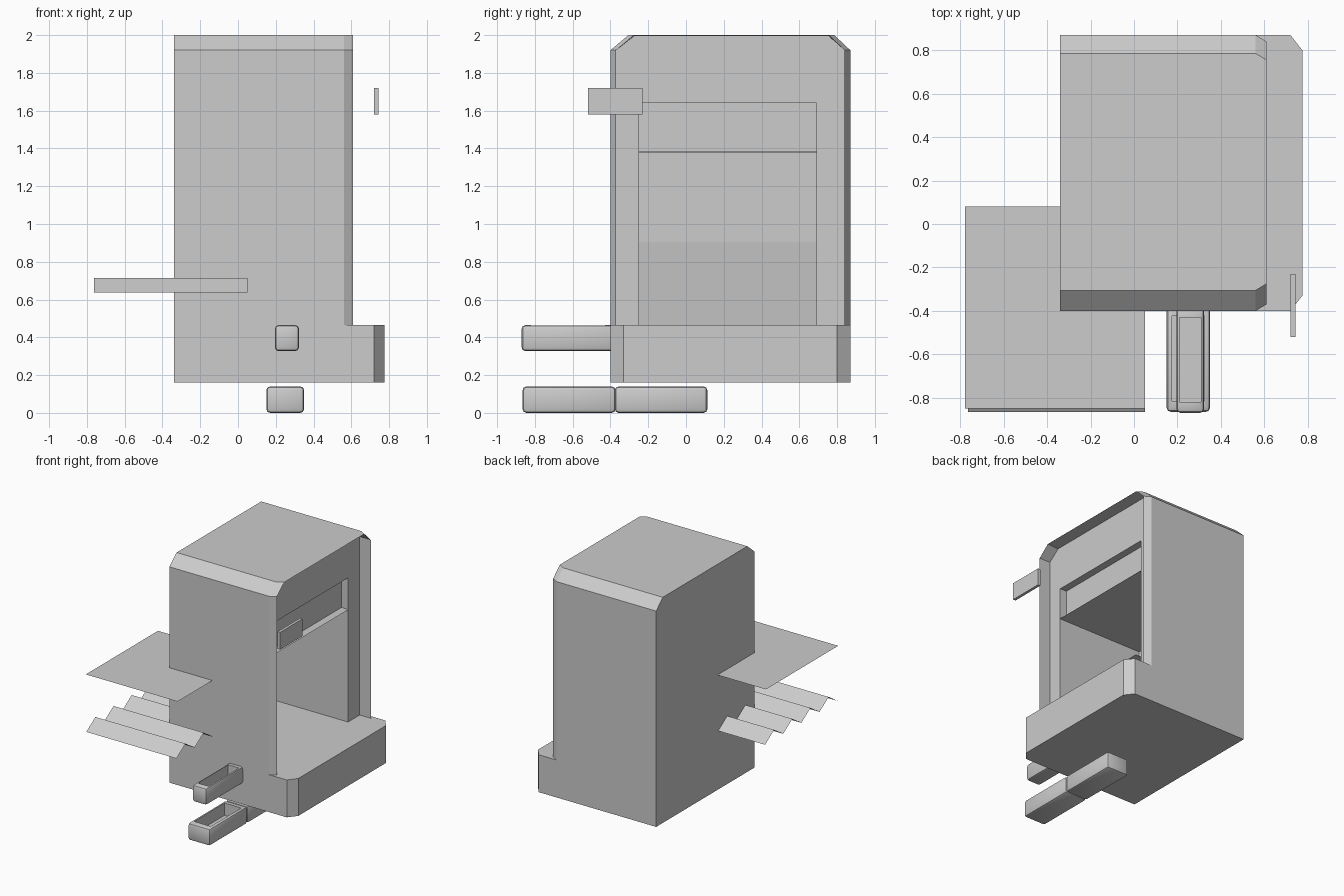
import bpy, bmesh

old = bpy.data.objects.get("Cube")
if old:
    bpy.data.objects.remove(old, do_unlink=True)

grey = bpy.data.materials.new("plain grey")
grey.use_nodes = True
COLOR = (0.604, 0.604, 0.604, 1)
grey.diffuse_color = COLOR
grey.node_tree.nodes["Principled BSDF"].inputs["Base Color"].default_value = COLOR


def finish(name, bm):
    mesh = bpy.data.meshes.new(name)
    bm.to_mesh(mesh)
    bm.free()
    mesh.materials.append(grey)
    obj = bpy.data.objects.new(name, mesh)
    bpy.context.collection.objects.link(obj)
    return obj


def skin(bm, rings):
    """Join equal-length point rings with quads and return the vertex rows."""
    rows = [[bm.verts.new(p) for p in ring] for ring in rings]
    n = len(rows[0])
    for a, b in zip(rows, rows[1:]):
        for i in range(n):
            j = (i + 1) % n
            bm.faces.new((a[i], a[j], b[j], b[i]))
    return rows


def prism(name, outline, z):
    """Solid with an (x, y) outline between two heights."""
    bm = bmesh.new()
    rows = skin(bm, [[(x, y, h) for x, y in outline] for h in z])
    bm.faces.new(rows[0][::-1])
    bm.faces.new(rows[1])
    return finish(name, bm)


def box(name, x, y, z):
    return prism(name, [(x[0], y[0]), (x[1], y[0]), (x[1], y[1]), (x[0], y[1])], z)


def sheet(name, x, path):
    """Thin sheet that follows a (y, z) path, facing up."""
    bm = bmesh.new()
    rows = [[bm.verts.new((px, y, z)) for px in x] for y, z in path]
    for a, b in zip(rows, rows[1:]):
        bm.faces.new((a[0], a[1], b[1], b[0]))
    return finish(name, bm)


# Base slab with two clipped corners
BASE_TOP = 0.465
prism("base", [(-0.34, -0.40), (0.72, -0.40), (0.775, -0.33),
               (0.775, 0.80), (0.72, 0.87), (-0.34, 0.87)], (0.16, BASE_TOP))


# Cabinet shell: clipped roof, chamfered rim, lip running back to the panel
def section(x, inset, roof=2.0):
    lo, hi = -0.40 + inset, 0.87 - inset
    pts = [(lo, BASE_TOP), (hi, BASE_TOP), (hi, 1.92), (hi - 0.085, roof),
           (lo + 0.095, roof), (lo, 1.92)]
    return [(x, y, z) for y, z in pts]


PANEL_X = 0.51
LO, HI = -0.25, 0.69
bm = bmesh.new()
panel_ring = section(PANEL_X, 0.03, 1.995)
shell = skin(bm, [section(-0.34, 0), section(0.56, 0), section(0.61, 0.03), panel_ring])
bm.faces.new(shell[0][::-1])

# Sunken side panel with a tall doorway
door = [bm.verts.new((PANEL_X, y, z)) for y, z in
        [(LO, BASE_TOP), (LO, 1.64), (HI, 1.64), (HI, BASE_TOP)]]
rim = shell[-1]
bm.faces.new((rim[0], door[0], door[1], rim[5]))
bm.faces.new((door[1], door[2], rim[2], rim[3], rim[4], rim[5]))
bm.faces.new((door[3], rim[1], rim[2], door[2]))
finish("cabinet", bm)


# Shallow recess at the top of the doorway
def opening(x, bottom, top):
    return [(x, LO, bottom), (x, HI, bottom), (x, HI, top), (x, LO, top)]


bm = bmesh.new()
rows = skin(bm, [opening(PANEL_X, 1.383, 1.64), opening(0.45, 1.383, 1.64)])
bm.faces.new(rows[-1])
finish("upper_recess", bm)

# Deep bay with a back wall that leans below mid height
bm = bmesh.new()
bay = [(LO, BASE_TOP), (HI, BASE_TOP), (HI, 0.905), (HI, 1.38), (LO, 1.38), (LO, 0.905)]
rows = skin(bm, [[(PANEL_X, y, z) for y, z in bay],
                 [(-0.26 if z > 0.9 else -0.31, y, z) for y, z in bay]])
back = rows[-1]
bm.faces.new((back[0], back[1], back[2], back[5]))
bm.faces.new((back[5], back[2], back[3], back[4]))
finish("deep_bay", bm)

# Small floating side plate
box("side_plate", (0.72, 0.743), (-0.52, -0.23), (1.58, 1.72))

# Flat sheet and the corrugated sheet below it
sheet("flat_sheet", (-0.778, 0.05), [(-0.85, 1.097), (0.08, 1.097)])
waves = [(-0.865 + 0.117 * i, 0.715 if i % 2 else 0.638) for i in range(9)]
sheet("corrugated_sheet", (-0.763, 0.05), waves)


# Rounded trays with open tops
def tray(name, x, y, z, wall):
    obj = box(name, x, y, z)
    bm = bmesh.new()
    bm.from_mesh(obj.data)
    bmesh.ops.bevel(bm, geom=list(bm.edges), offset=0.02, segments=2,
                    profile=0.5, affect="EDGES")
    bm.to_mesh(obj.data)
    bm.free()
    cutter = box("cutter", (x[0] + wall, x[1] - wall), (y[0] + 0.05, y[1] - 0.05),
                 (z[0] + 0.04, z[1] + 0.1))
    mod = obj.modifiers.new("hollow", "BOOLEAN")
    mod.operation = "DIFFERENCE"
    mod.solver = "EXACT"
    mod.object = cutter
    bpy.ops.object.select_all(action="DESELECT")
    obj.select_set(True)
    bpy.context.view_layer.objects.active = obj
    bpy.ops.object.modifier_apply(modifier=mod.name)
    bpy.data.objects.remove(cutter, do_unlink=True)
    bpy.ops.object.shade_smooth_by_angle()


tray("upper_tray", (0.195, 0.323), (-0.87, -0.38), (0.327, 0.465), 0.015)
tray("lower_front_tray", (0.15, 0.35), (-0.865, -0.373), (0.0, 0.14), 0.025)
tray("lower_back_tray", (0.15, 0.35), (-0.377, 0.113), (0.0, 0.14), 0.025)
